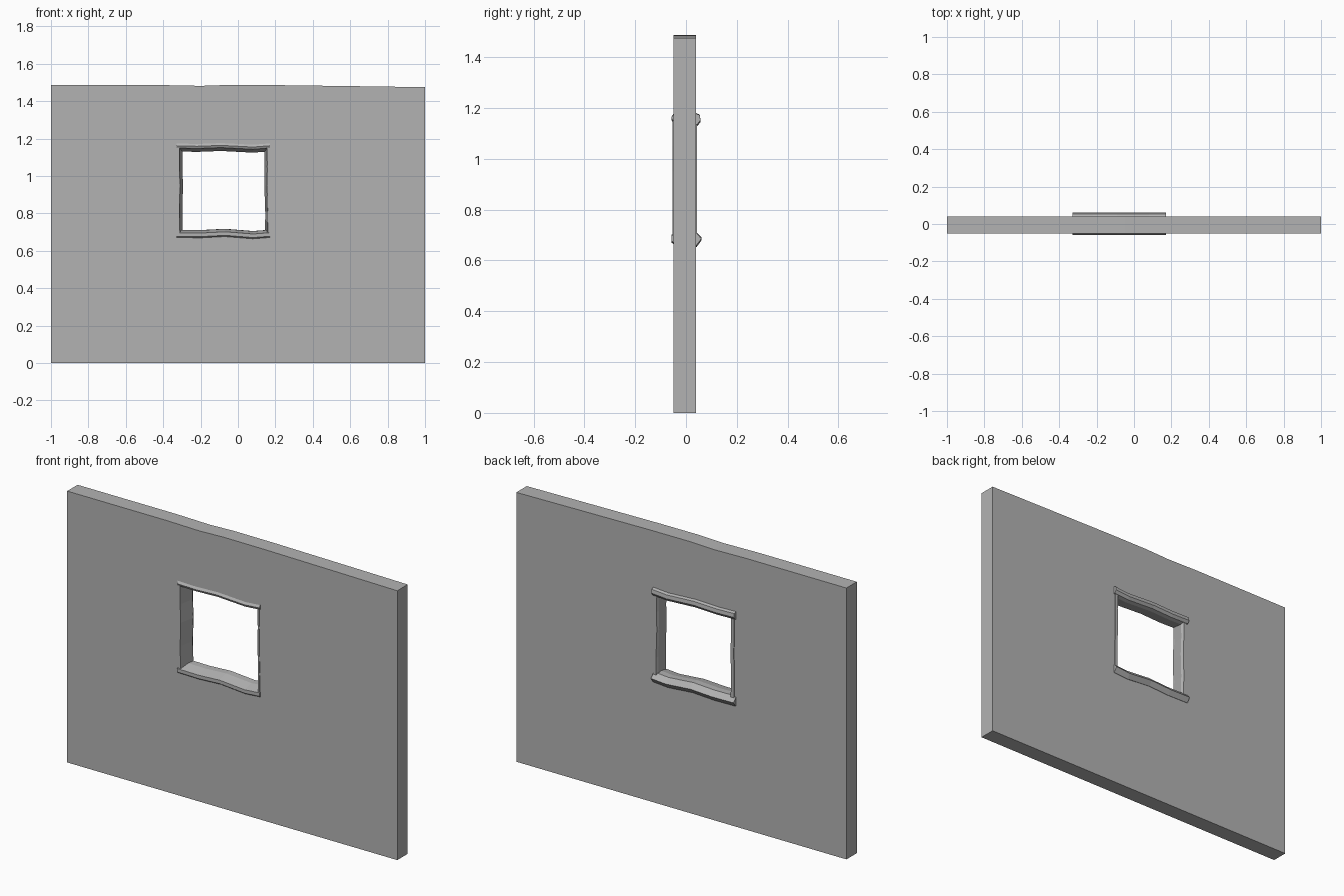
import bpy
import bmesh
from mathutils import Vector

if "Cube" in bpy.data.objects:
    bpy.data.objects.remove(bpy.data.objects["Cube"], do_unlink=True)

plaster = bpy.data.materials.new("grey_plaster")
plaster.use_nodes = True
GREY = (0.45, 0.45, 0.45, 1)
plaster.diffuse_color = GREY
plaster.node_tree.nodes["Principled BSDF"].inputs["Base Color"].default_value = GREY


def loft(name, rings):
    """Skin a closed solid through equal-sized rings of points."""
    bm = bmesh.new()
    loops = [[bm.verts.new(p) for p in ring] for ring in rings]
    n = len(loops[0])
    for a, b in zip(loops, loops[1:]):
        for i in range(n):
            j = (i + 1) % n
            bm.faces.new((a[i], a[j], b[j], b[i]))
    bm.faces.new(loops[0])
    bm.faces.new(loops[-1])
    bmesh.ops.recalc_face_normals(bm, faces=bm.faces)
    mesh = bpy.data.meshes.new(name)
    bm.to_mesh(mesh)
    bm.free()
    mesh.materials.append(plaster)
    obj = bpy.data.objects.new(name, mesh)
    bpy.context.collection.objects.link(obj)
    return obj


def beam(name, section, stations, upright=False):
    """Hand-hewn beam: section (y, side) swept along (position, shift)."""
    rings = []
    for pos, shift in stations:
        if upright:
            rings.append([Vector((s + shift, y, pos)) for y, s in section])
        else:
            rings.append([Vector((pos, y, s + shift)) for y, s in section])
    return loft(name, rings)


# Wall slab with a slightly uneven top edge
FRONT, BACK = -0.05, 0.04
top_edge = [(-1, 1.486), (-0.4, 1.486), (-0.2, 1.482), (-0.05, 1.487),
            (0.2, 1.486), (0.65, 1.48), (1, 1.475)]
wall = loft("wall", [[(x, FRONT, 0), (x, BACK, 0), (x, BACK, z), (x, FRONT, z)]
                     for x, z in top_edge])

# Window opening
opening = loft("opening_cutter", [
    [(x, -0.2, 0.69), (x, 0.2, 0.69), (x, 0.2, 1.155), (x, -0.2, 1.155)]
    for x in (-0.312, 0.156)])
opening.hide_render = True
cut = wall.modifiers.new("window_opening", "BOOLEAN")
cut.operation = "DIFFERENCE"
cut.solver = "EXACT"
cut.object = opening
bpy.context.view_layer.objects.active = wall
bpy.ops.object.modifier_apply(modifier=cut.name)
bpy.data.objects.remove(opening, do_unlink=True)

# Lintel and sill, wavy along x
beam("lintel",
     [(-0.045, 1.182), (-0.058, 1.162), (-0.052, 1.15), (0.025, 1.132),
      (0.046, 1.137), (0.057, 1.152), (0.054, 1.172), (0.036, 1.18)],
     [(-0.33, 0), (-0.22, -0.003), (-0.09, 0.002), (0.08, -0.007), (0.17, 0)])
beam("sill",
     [(-0.046, 0.668), (-0.058, 0.678), (-0.058, 0.697), (0, 0.712),
      (0.036, 0.713), (0.061, 0.686), (0.042, 0.66)],
     [(-0.33, 0), (-0.2, -0.002), (-0.07, 0.005), (0.08, -0.007), (0.17, 0)])

# Jambs, barely proud of the wall
beam("right_jamb",
     [(-0.053, -0.325), (-0.053, -0.313), (0.03, -0.297),
      (0.044, -0.303), (0.044, -0.322)],
     [(0.69, 0.002), (0.82, -0.001), (0.95, 0.003), (1.05, -0.001), (1.15, 0)],
     upright=True)
beam("left_jamb",
     [(-0.053, 0.166), (-0.053, 0.157), (0.03, 0.143),
      (0.044, 0.148), (0.044, 0.164)],
     [(0.69, 0.002), (0.8, 0.003), (0.95, -0.002), (1.05, 0), (1.15, -0.002)],
     upright=True)
